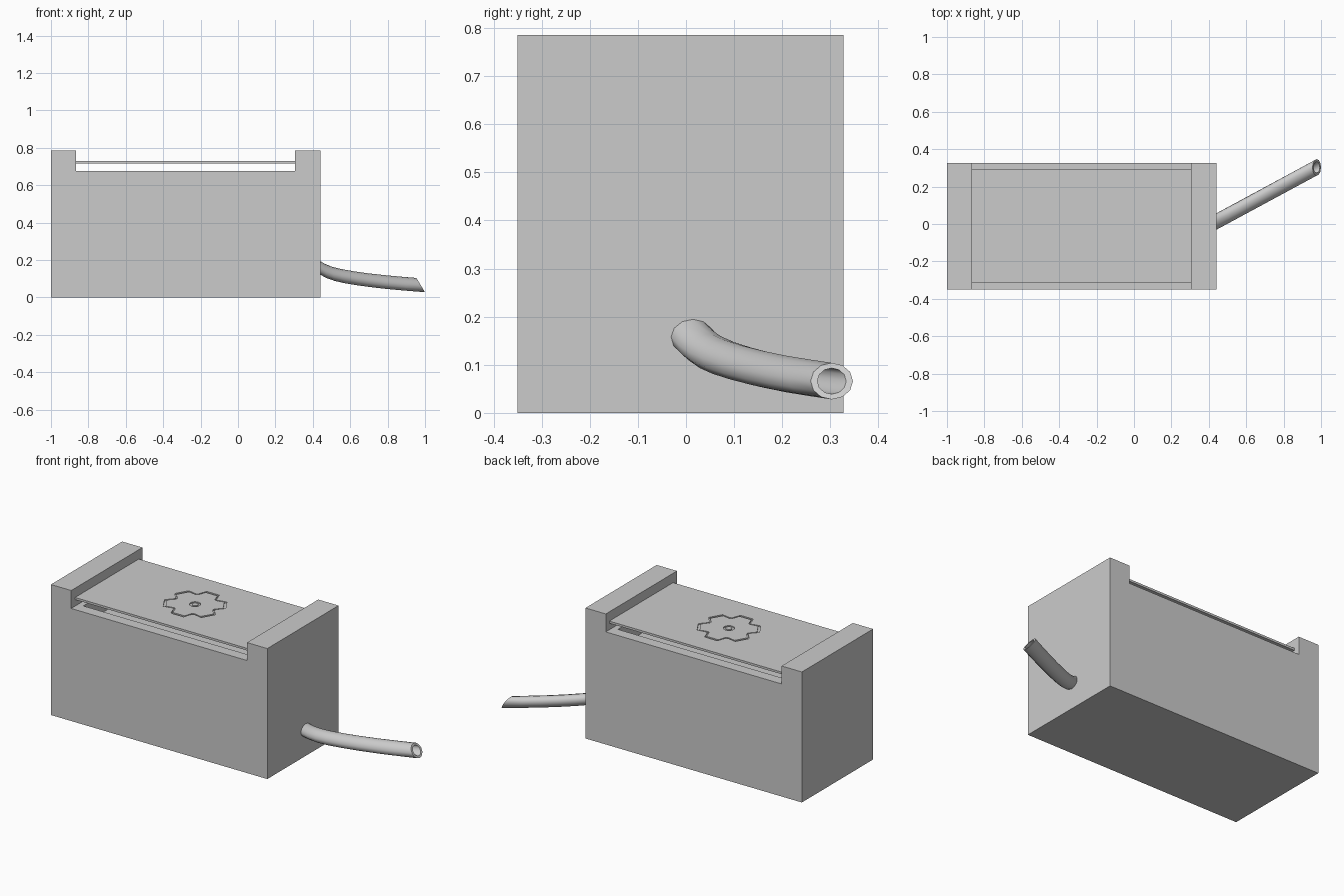
import bpy, bmesh, math
from mathutils import Vector

if "Cube" in bpy.data.objects:
    bpy.data.objects.remove(bpy.data.objects["Cube"], do_unlink=True)

GREY = (0.6, 0.6, 0.6, 1)
mat = bpy.data.materials.new("plain grey")
mat.use_nodes = True
mat.diffuse_color = GREY
bsdf = mat.node_tree.nodes["Principled BSDF"]
bsdf.inputs["Base Color"].default_value = GREY
bsdf.inputs["Roughness"].default_value = 0.8


def finish(name, bm):
    bmesh.ops.recalc_face_normals(bm, faces=bm.faces)
    mesh = bpy.data.meshes.new(name)
    bm.to_mesh(mesh)
    bm.free()
    mesh.materials.append(mat)
    obj = bpy.data.objects.new(name, mesh)
    bpy.context.collection.objects.link(obj)
    return obj


def prism(name, points, offset):
    """Flat outline pushed along an offset."""
    bm = bmesh.new()
    face = bm.faces.new([bm.verts.new(p) for p in points])
    new = bmesh.ops.extrude_face_region(bm, geom=[face])["geom"]
    verts = [v for v in new if isinstance(v, bmesh.types.BMVert)]
    bmesh.ops.translate(bm, verts=verts, vec=offset)
    return finish(name, bm)


def box(name, x0, x1, y0, y1, z0, z1):
    base = [(x0, y0, z0), (x1, y0, z0), (x1, y1, z0), (x0, y1, z0)]
    return prism(name, base, (0, 0, z1 - z0))


def loft(name, loops):
    """Skin a list of loops, joining the last back to the first."""
    bm = bmesh.new()
    rows = [[bm.verts.new(p) for p in loop] for loop in loops]
    n = len(rows[0])
    for i, row in enumerate(rows):
        nxt = rows[(i + 1) % len(rows)]
        for j in range(n):
            k = (j + 1) % n
            bm.faces.new((row[j], row[k], nxt[k], nxt[j]))
    return finish(name, bm)


def cut(obj, cutter):
    cutter.hide_render = True
    mod = obj.modifiers.new("cut", "BOOLEAN")
    mod.operation = "DIFFERENCE"
    mod.solver = "EXACT"
    mod.object = cutter
    bpy.context.view_layer.objects.active = obj
    bpy.ops.object.modifier_apply(modifier=mod.name)
    bpy.data.objects.remove(cutter, do_unlink=True)


# Tank body: U-shaped profile with a shallow tray in the notch floor
L, R, NL, NR = -1.0, 0.44, -0.865, 0.305
FRONT, BACK, TOP, FLOOR = -0.35, 0.327, 0.785, 0.677
profile = [(L, 0), (R, 0), (R, TOP), (NR, TOP), (NR, FLOOR),
           (NL, FLOOR), (NL, TOP), (L, TOP)]
body = prism("tank_body", [(x, FRONT, z) for x, z in profile],
             (0, BACK - FRONT, 0))
cut(body, box("tray_cutter", NL + 0.035, NR - 0.035,
              FRONT + 0.065, BACK - 0.065, FLOOR - 0.11, FLOOR + 0.02))

# Thin lid held between the end blocks
LID = 0.729
lid = box("lid_plate", NL, NR, -0.313, 0.293, 0.716, LID)

# Engraved flower outline and centre ring
CENTRE = Vector((-0.28, -0.008, 0))


def flower(scale):
    pts = []
    for i in range(6):
        mid = math.radians(30 + 60 * i)
        for deg, r in ((-27, 0.133), (-14, 0.176), (14, 0.176), (27, 0.133)):
            a = mid + math.radians(deg)
            pts.append(Vector((math.cos(a), math.sin(a), 0)) * r * scale)
    return pts


def circle(r, n=24):
    return [Vector((math.cos(t), math.sin(t), 0)) * r
            for t in (math.tau * i / n for i in range(n))]


def groove(outer, inner):
    low, high = LID - 0.007, LID + 0.01
    loops = [[CENTRE + p + Vector((0, 0, z)) for p in loop]
             for loop, z in ((outer, low), (outer, high),
                             (inner, high), (inner, low))]
    cut(lid, loft("groove_cutter", loops))


groove(flower(1.0), flower(0.92))
groove(circle(0.031), circle(0.018))

# Drooping hollow pipe, its mouth cut at a slant
path = [(0.38, 0.19), (0.44, 0.158), (0.47, 0.141), (0.51, 0.126),
        (0.56, 0.114), (0.63, 0.102), (0.71, 0.091), (0.80, 0.081),
        (0.89, 0.073), (0.977, 0.066)]


def pipe_loops(ry, rz):
    loops = []
    for i, (x, z) in enumerate(path):
        slant = 0.6 * i / (len(path) - 1)
        y = 0.013 + (x - 0.44) * 0.54
        loop = []
        for j in range(12):
            a = math.tau * j / 12
            dz = rz * math.sin(a)
            loop.append((x - slant * dz, y + ry * math.cos(a), z + dz))
        loops.append(loop)
    return loops


pipe = loft("drain_pipe",
            pipe_loops(0.044, 0.038) + pipe_loops(0.030, 0.027)[::-1])
bpy.ops.object.select_all(action="DESELECT")
pipe.select_set(True)
bpy.context.view_layer.objects.active = pipe
bpy.ops.object.shade_smooth_by_angle(angle=math.radians(40))
